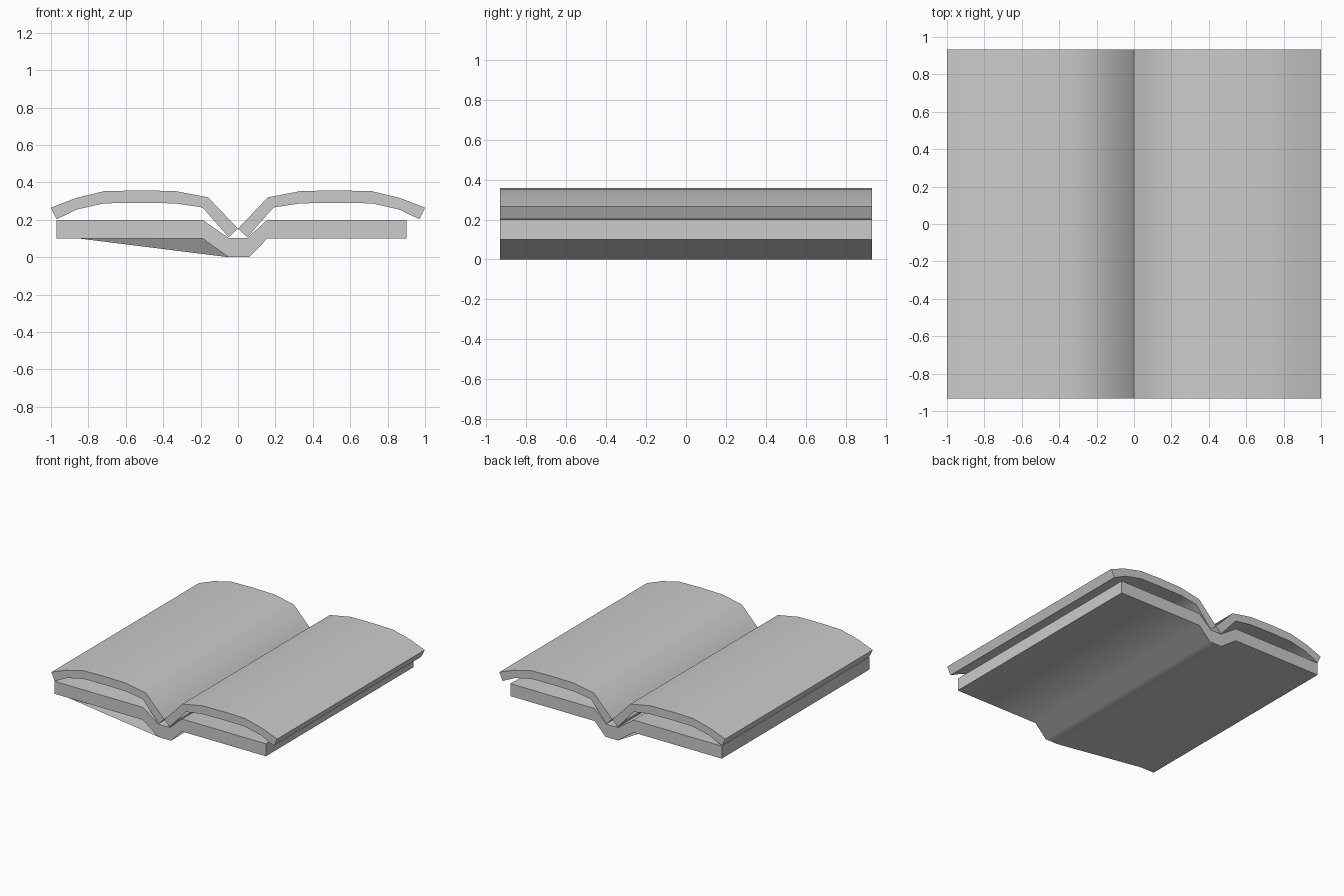
import bpy, bmesh, math

if "Cube" in bpy.data.objects:
    bpy.data.objects.remove(bpy.data.objects["Cube"])

HALF = 0.933  # half the depth along y


def finish(bm, name):
    mesh = bpy.data.meshes.new(name)
    bm.to_mesh(mesh)
    bm.free()
    obj = bpy.data.objects.new(name, mesh)
    bpy.context.collection.objects.link(obj)
    bpy.ops.object.select_all(action='DESELECT')
    obj.select_set(True)
    bpy.context.view_layer.objects.active = obj
    bpy.ops.object.shade_smooth_by_angle(angle=math.radians(60))
    return obj


def extrude_profile(name, profile, front_profile=None):
    """Extrude a counter-clockwise xz profile along y.
    front_profile optionally warps the walls where they reach the front cap."""
    bm = bmesh.new()
    front = [bm.verts.new((x, -HALF, z)) for x, z in front_profile or profile]
    back = [bm.verts.new((x, HALF, z)) for x, z in profile]
    n = len(profile)
    for i in range(n):
        j = (i + 1) % n
        bm.faces.new((front[i], back[i], back[j], front[j]))
    bm.faces.new(back[::-1])
    bm.faces.new([bm.verts.new((x, -HALF, z)) for x, z in profile])
    bmesh.ops.remove_doubles(bm, verts=bm.verts, dist=0.0001)
    return finish(bm, name)


# Cover: flat boards joined by a sunken spine
cover = [(-0.97, 0.1), (-0.19, 0.1), (-0.05, 0.0), (0.06, 0.0), (0.157, 0.1), (0.9, 0.1),
         (0.9, 0.2), (0.157, 0.2), (0.05, 0.103), (-0.05, 0.103), (-0.19, 0.2), (-0.97, 0.2)]
# The left fold under the cover runs askew towards the front corner
warped = list(cover)
warped[1] = (-0.85, 0.1)
extrude_profile("cover", cover, warped)

# Pages: two arched blocks meeting at the centre
outer = [(1.0, 0.265), (0.865, 0.317), (0.715, 0.353), (0.535, 0.357),
         (0.337, 0.354), (0.16, 0.32), (0.0, 0.153)]
inner = [(0.05, 0.107), (0.19, 0.266), (0.337, 0.288), (0.535, 0.29),
         (0.715, 0.288), (0.862, 0.255), (0.97, 0.203)]
pages = outer + inner
extrude_profile("right_pages", pages)
extrude_profile("left_pages", [(-x, z) for x, z in reversed(pages)])
